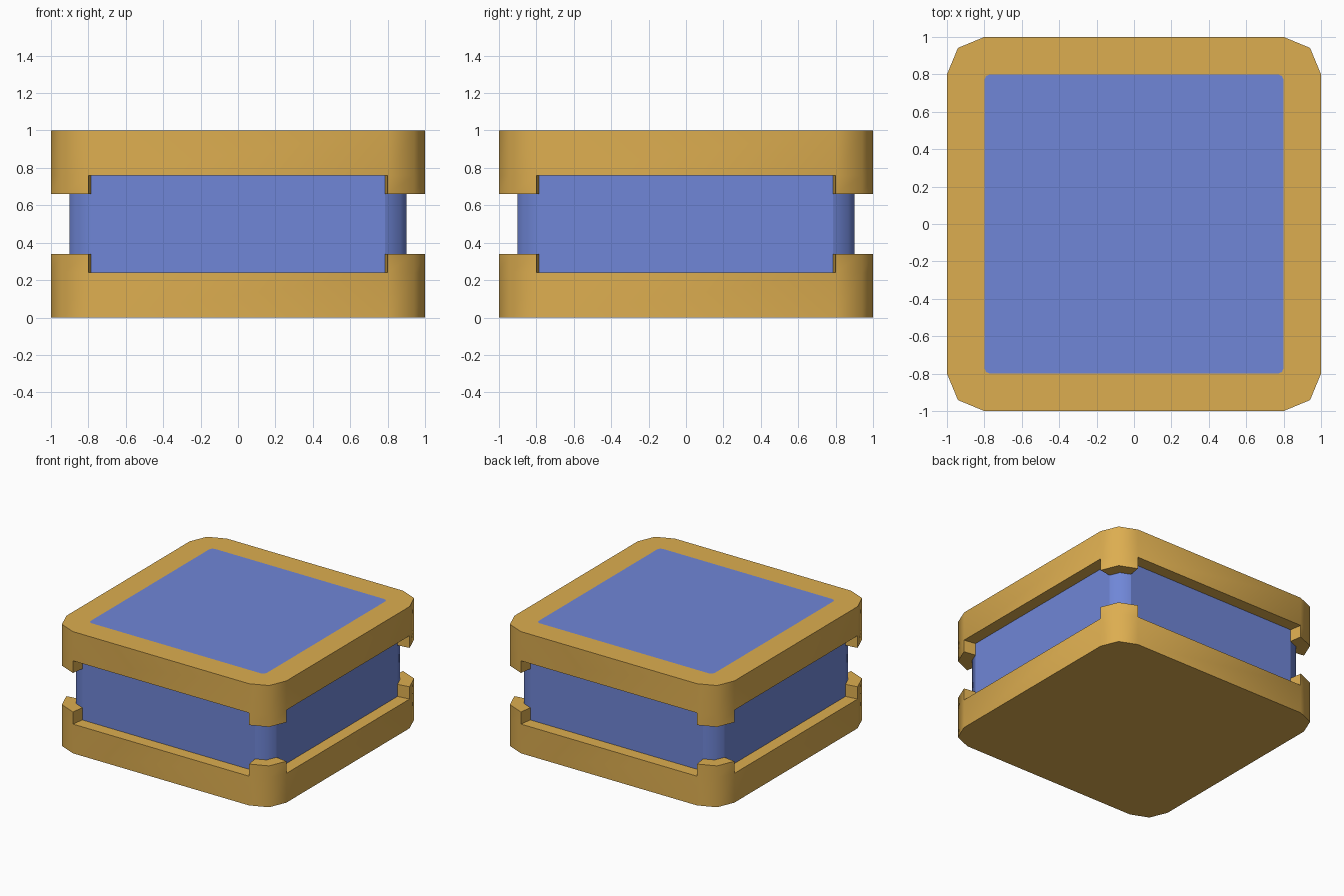
import bpy, bmesh, math

if "Cube" in bpy.data.objects:
    bpy.data.objects.remove(bpy.data.objects["Cube"])

EDGE, STEP = 0.24, 0.34   # rim height along the sides and at the corners


def outline(half, radius):
    """Rounded square, three points per corner, counter-clockwise."""
    pts = []
    for k in range(4):
        mid = math.radians(45 + 90 * k)
        cx = (half - radius) * math.sqrt(2) * math.cos(mid)
        cy = (half - radius) * math.sqrt(2) * math.sin(mid)
        for d in (-45, 0, 45):
            a = mid + math.radians(d)
            pts.append((cx + radius * math.cos(a), cy + radius * math.sin(a)))
    return pts


outer = outline(1.0, 0.2)
inner = outline(0.9, 0.115)
panel = outline(0.8, 0.03)
N = len(outer)


def at(p, z):
    return (p[0], p[1], z)


def wall(a, b, z0, z1):
    return [at(a, z0), at(b, z0), at(b, z1), at(a, z1)]


def rim_faces():
    """Lower rim: outer wall, stepped ledge and notch ends (no base)."""
    faces = []
    for i in range(N):
        j = (i + 1) % N
        a, b, c, d = outer[i], outer[j], inner[j], inner[i]
        corner = i % 3 != 2
        faces.append(wall(a, b, 0, EDGE))
        z = STEP if corner else EDGE
        if corner:
            faces.append(wall(a, b, EDGE, STEP))
        faces.append([at(a, z), at(b, z), at(c, z), at(d, z)])
        if i % 3 == 0:
            faces.append(wall(d, a, EDGE, STEP))
        if i % 3 == 1:
            faces.append(wall(b, c, EDGE, STEP))
    return faces


def flip(faces):
    return [[(x, y, 1 - z) for x, y, z in reversed(f)] for f in faces]


def build(name, faces, color):
    bm = bmesh.new()
    for f in faces:
        bm.faces.new([bm.verts.new(v) for v in f])
    bmesh.ops.remove_doubles(bm, verts=bm.verts[:], dist=1e-4)
    me = bpy.data.meshes.new(name)
    bm.to_mesh(me)
    bm.free()
    ob = bpy.data.objects.new(name, me)
    bpy.context.collection.objects.link(ob)
    mat = bpy.data.materials.new(name + "_color")
    mat.diffuse_color = color
    mat.use_nodes = True
    mat.node_tree.nodes["Principled BSDF"].inputs["Base Color"].default_value = mat.diffuse_color
    me.materials.append(mat)
    bpy.ops.object.select_all(action='DESELECT')
    ob.select_set(True)
    bpy.context.view_layer.objects.active = ob
    bpy.ops.object.shade_smooth_by_angle(angle=math.radians(50))
    return ob


GOLD = (0.72, 0.42, 0.08, 1)
BLUE = (0.16, 0.24, 0.68, 1)

# lower rim with solid base
base = [[at(p, 0) for p in reversed(outer)]]
build("lower_rim", rim_faces() + base, GOLD)

# upper rim with top frame around the panel
frame = [[at(outer[i], 1), at(outer[(i + 1) % N], 1),
          at(panel[(i + 1) % N], 1), at(panel[i], 1)] for i in range(N)]
build("upper_rim", flip(rim_faces()) + frame, GOLD)

# recessed blue band around the middle
band = []
for i in range(N):
    z = EDGE if i % 3 == 2 else STEP
    band.append(wall(inner[i], inner[(i + 1) % N], z, 1 - z))
build("middle_band", band, BLUE)

# flush blue panel on top
build("top_panel", [[at(p, 1) for p in panel]], BLUE)
